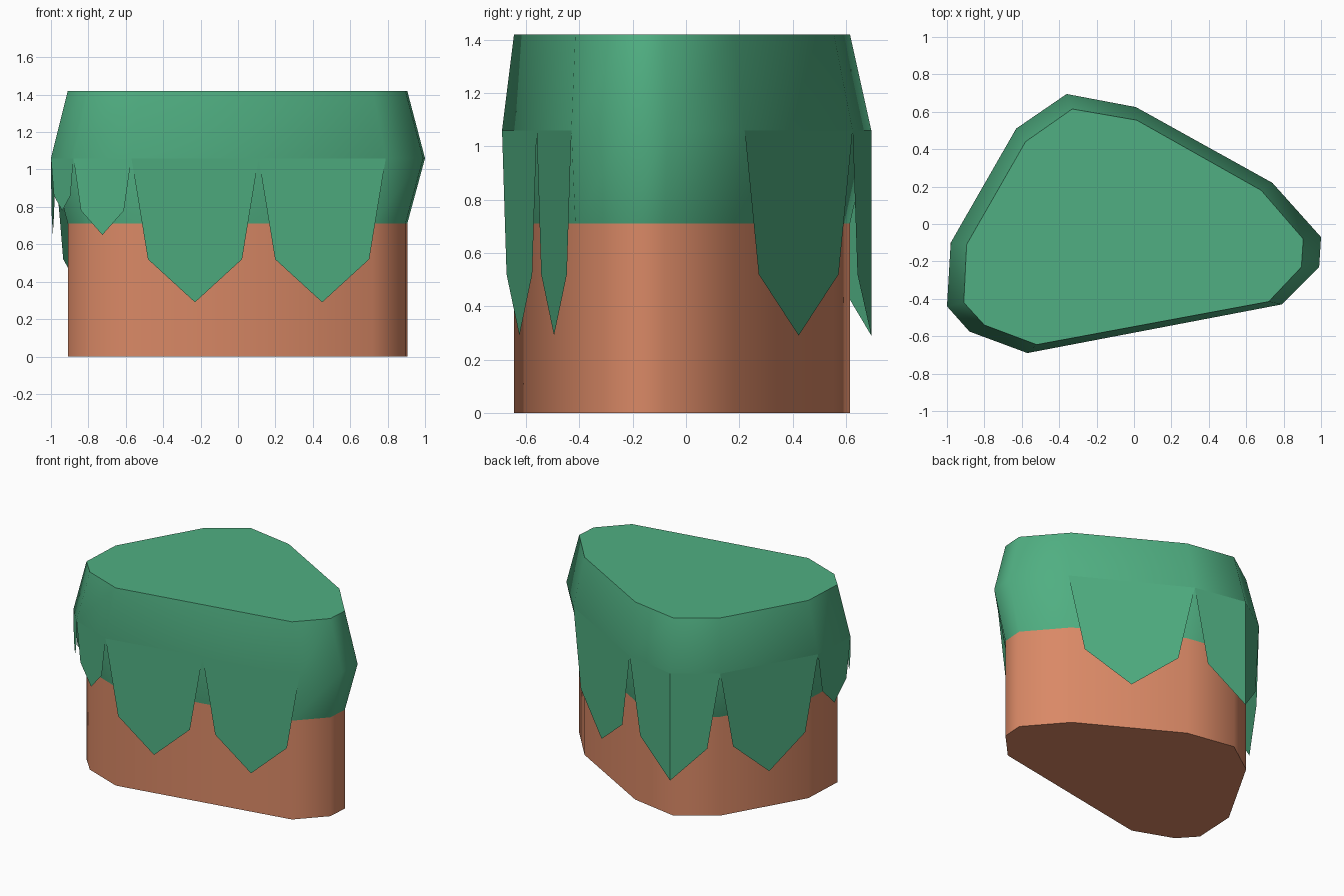
import bpy, bmesh

if "Cube" in bpy.data.objects:
    bpy.data.objects.remove(bpy.data.objects["Cube"])

# Plan outlines (counter-clockwise): wall foot / top edge, and the bulging rim
INNER = [(0.72, -0.415), (0.895, -0.23), (0.905, -0.08), (0.68, 0.18),
         (0.015, 0.555), (-0.33, 0.615), (-0.58, 0.44), (-0.895, -0.11),
         (-0.91, -0.42), (-0.80, -0.54), (-0.52, -0.645)]
RIM = [(0.79, -0.43), (0.99, -0.23), (1.0, -0.07), (0.74, 0.22),
       (0.01, 0.625), (-0.36, 0.695), (-0.63, 0.51), (-0.98, -0.10),
       (-1.0, -0.44), (-0.88, -0.575), (-0.57, -0.69)]
Z_SPLIT, Z_RIM, Z_TOP = 0.71, 1.06, 1.42


def material(name, rgb):
    m = bpy.data.materials.new(name)
    m.diffuse_color = (*rgb, 1)
    m.use_nodes = True
    m.node_tree.nodes["Principled BSDF"].inputs["Base Color"].default_value = m.diffuse_color
    return m


GREEN = material("grass green", (0.080, 0.429, 0.223))
CLAY = material("clay brown", (0.701, 0.250, 0.133))


def finish(bm, name, mat):
    me = bpy.data.meshes.new(name)
    bm.to_mesh(me)
    bm.free()
    me.materials.append(mat)
    ob = bpy.data.objects.new(name, me)
    bpy.context.collection.objects.link(ob)
    return ob


def loft(name, rings, mat, cap_bottom=False, cap_top=False):
    """Skin a stack of (outline, z) rings; walls smooth, caps flat."""
    bm = bmesh.new()
    rows = [[bm.verts.new((x, y, z)) for x, y in pts] for pts, z in rings]
    n = len(rows[0])
    for lo, hi in zip(rows, rows[1:]):
        for i in range(n):
            j = (i + 1) % n
            bm.faces.new((lo[i], lo[j], hi[j], hi[i]))
    if cap_bottom:
        bm.faces.new(rows[0][::-1])
    if cap_top:
        bm.faces.new(rows[-1])
    ob = finish(bm, name, mat)
    bpy.ops.object.select_all(action='DESELECT')
    ob.select_set(True)
    bpy.context.view_layer.objects.active = ob
    bpy.ops.object.shade_smooth_by_angle(angle=1.05)
    return ob


# Earth base and grass cap
loft("earth_base", [(INNER, 0), (INNER, Z_SPLIT)], CLAY, cap_bottom=True)
loft("grass_cap", [(INNER, Z_SPLIT), (RIM, Z_RIM), (INNER, Z_TOP)], GREEN,
     cap_top=True)


def lerp(a, b, t):
    return (a[0] + (b[0] - a[0]) * t, a[1] + (b[1] - a[1]) * t)


def drip(bm, a, b, shoulder, tip, mid=None):
    """Thin pointed tongue hanging from the rim between a and b."""
    mid = mid or lerp(a, b, 0.5)
    v = lambda p, z: bm.verts.new((*p, z))
    top, point = v(mid, Z_RIM), v(mid, tip)
    bm.faces.new((v(a, Z_RIM), v(lerp(a, mid, 0.26), shoulder), point, top))
    bm.faces.new((top, point, v(lerp(b, mid, 0.26), shoulder), v(b, Z_RIM)))


# Hanging grass tongues: long ones, then short ones
bm = bmesh.new()
LONG, SHORT, TINY = (0.52, 0.29), (0.78, 0.65), (0.86, 0.78)
front_mid = lerp(RIM[10], RIM[0], 0.5)
drip(bm, RIM[10], front_mid, *LONG)
drip(bm, front_mid, RIM[0], *LONG)
drip(bm, RIM[3], RIM[4], *LONG)
drip(bm, RIM[4], RIM[6], *LONG, mid=RIM[5])
drip(bm, RIM[6], RIM[7], *LONG)
drip(bm, RIM[7], RIM[8], *SHORT)
drip(bm, RIM[8], RIM[9], *TINY)
drip(bm, RIM[9], RIM[10], *SHORT)
finish(bm, "grass_drips", GREEN)
